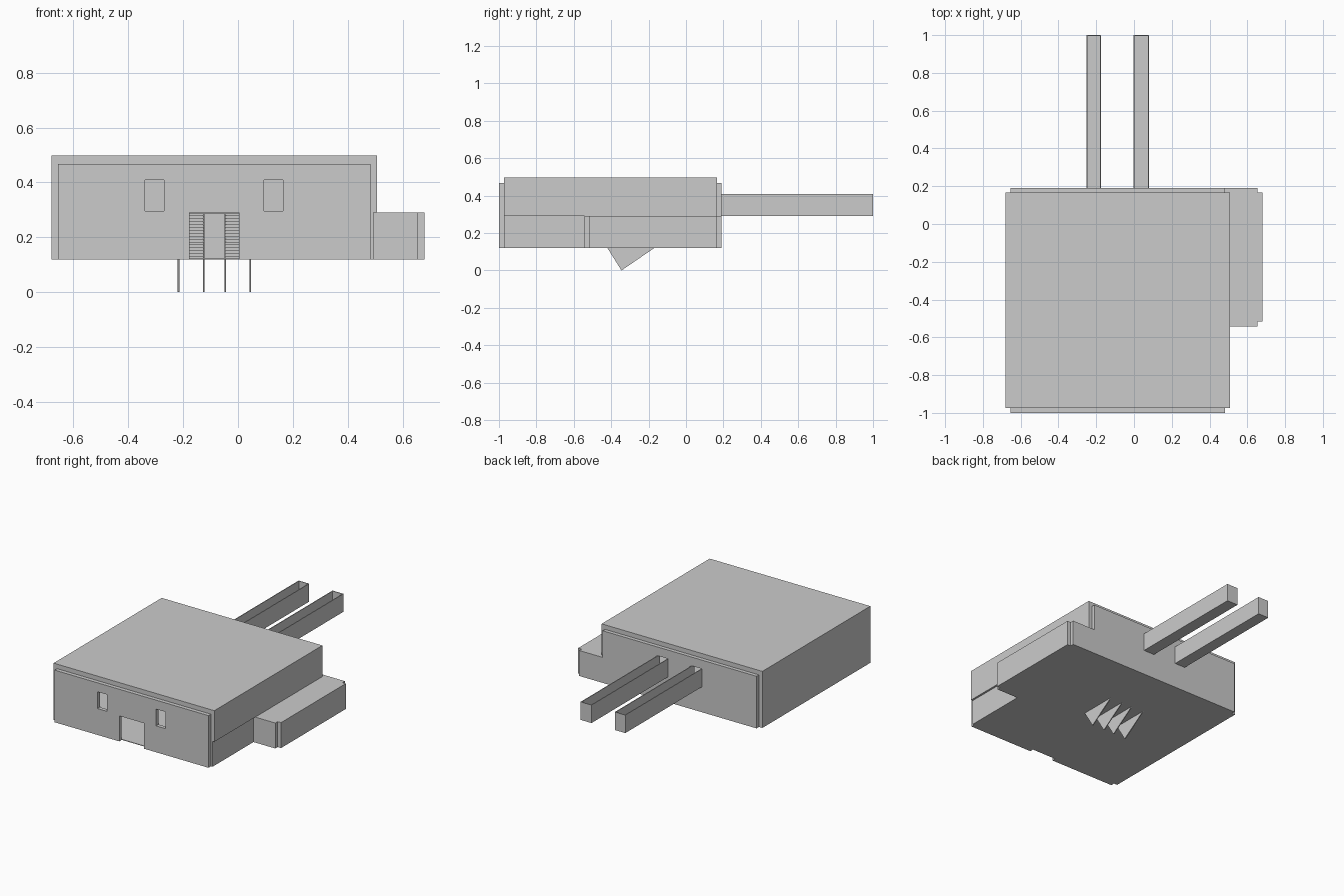
import bpy, bmesh, math
from mathutils import Vector

if "Cube" in bpy.data.objects:
    bpy.data.objects.remove(bpy.data.objects["Cube"])


def box(name, x0, x1, y0, y1, z0, z1):
    bm = bmesh.new()
    bmesh.ops.create_cube(bm, size=1)
    for v in bm.verts:
        v.co = Vector(((x0 + x1) / 2 + v.co.x * (x1 - x0),
                       (y0 + y1) / 2 + v.co.y * (y1 - y0),
                       (z0 + z1) / 2 + v.co.z * (z1 - z0)))
    return finish(name, bm)


def finish(name, bm):
    me = bpy.data.meshes.new(name)
    bmesh.ops.recalc_face_normals(bm, faces=bm.faces)
    bm.to_mesh(me)
    bm.free()
    ob = bpy.data.objects.new(name, me)
    bpy.context.collection.objects.link(ob)
    return ob


def prism(name, axis, a0, a1, pts):
    """Extrude a profile: axis 'x' takes (y, z) points, axis 'y' takes (x, z)."""
    bm = bmesh.new()
    mk = (lambda a, p: (a, p[0], p[1])) if axis == 'x' else (lambda a, p: (p[0], a, p[1]))
    f = bm.faces.new([bm.verts.new(mk(a0, p)) for p in pts])
    r = bmesh.ops.extrude_face_region(bm, geom=[f])
    d = Vector((a1 - a0, 0, 0)) if axis == 'x' else Vector((0, a1 - a0, 0))
    bmesh.ops.translate(bm, vec=d, verts=[v for v in r['geom'] if isinstance(v, bmesh.types.BMVert)])
    return finish(name, bm)


def cut(ob, *b):
    c = box("cutter", *b)
    c.hide_render = True
    m = ob.modifiers.new("opening", 'BOOLEAN')
    m.operation, m.object, m.solver = 'DIFFERENCE', c, 'EXACT'
    bpy.context.view_layer.objects.active = ob
    bpy.ops.object.modifier_apply(modifier=m.name)
    bpy.data.objects.remove(c)


G, F, T = 0.12, 0.29, 0.468          # ground floor, upper floor, wall top
rails = [(-0.252, -0.174), (-0.002, 0.079)]
stairs = [(-0.217, -0.125), (-0.047, 0.045)]

# front wall with doorway and two windows
front = box("front_wall", -0.655, 0.482, -1.0, -0.974, G, T)
cut(front, -0.177, 0.004, -1.1, -0.9, G - 0.05, F)
for x0, x1 in [(-0.338, -0.269), (0.094, 0.164)]:
    cut(front, x0, x1, -1.1, -0.9, 0.296, 0.408)

# stepped back wall with walkway doorways
back = prism("back_wall", 'y', 0.166, 0.191,
             [(-0.655, G), (0.655, G), (0.655, F), (0.482, F), (0.482, T), (-0.655, T)])
for x0, x1 in rails:
    cut(back, x0 + 0.005, x1 - 0.005, 0.1, 0.3, F + 0.005, 0.41)

# side walls
box("left_wall", -0.68, -0.655, -0.974, 0.166, G, T)
box("right_upper_wall", 0.482, 0.507, -0.974, 0.166, F, T)
box("right_lower_wall", 0.48, 0.494, -0.974, -0.517, G, F)

# roof slab
box("roof", -0.68, 0.507, -0.974, 0.166, T, 0.498)

# side wing
box("wing_front_wall", 0.494, 0.655, -0.542, -0.517, G, F)
box("wing_side_wall", 0.655, 0.68, -0.517, 0.166, G, F)
box("wing_roof", 0.482, 0.655, -0.517, 0.166, F - 0.005, F)
box("wing_floor", 0.482, 0.655, -0.517, 0.166, G, G + 0.004)

# floors, the upper one with a stairwell
box("ground_floor", -0.655, 0.482, -0.974, 0.166, G, G + 0.004)
upper = box("upper_floor", -0.655, 0.482, -0.974, 0.166, F - 0.005, F)
cut(upper, -0.23, 0.06, -0.44, -0.17, 0.2, 0.4)

# twin stairs, with stringers whose lower corners poke below the floor
d = Vector((0.825, 0.565))
n = Vector((-0.53, 0.848))
p = Vector((-0.345, 0.0))
stringer = [p, p + d * 0.42, p + d * 0.42 + n * 0.1415, p + n * 0.1415]
steps = 16
rise, tread = (F - G) / steps, 0.25 / steps
for x0, x1 in stairs:
    for i in range(steps):
        box("stair_step", x0, x1, -0.42 + i * tread, -0.42 + (i + 1) * tread,
            G + i * rise, G + (i + 1) * rise)
    for x in (x0, x1):
        prism("stair_stringer", 'x', x - 0.003, x + 0.003, stringer)

# open-topped rear walkways
t = 0.005
for x0, x1 in rails:
    prism("walkway", 'y', 0.191, 1.0 - t,
          [(x0, F), (x1, F), (x1, 0.41), (x1 - t, 0.41), (x1 - t, F + t),
           (x0 + t, F + t), (x0 + t, 0.41), (x0, 0.41)])
    box("walkway_end", x0, x1, 1.0 - t, 1.0, F, 0.41)
